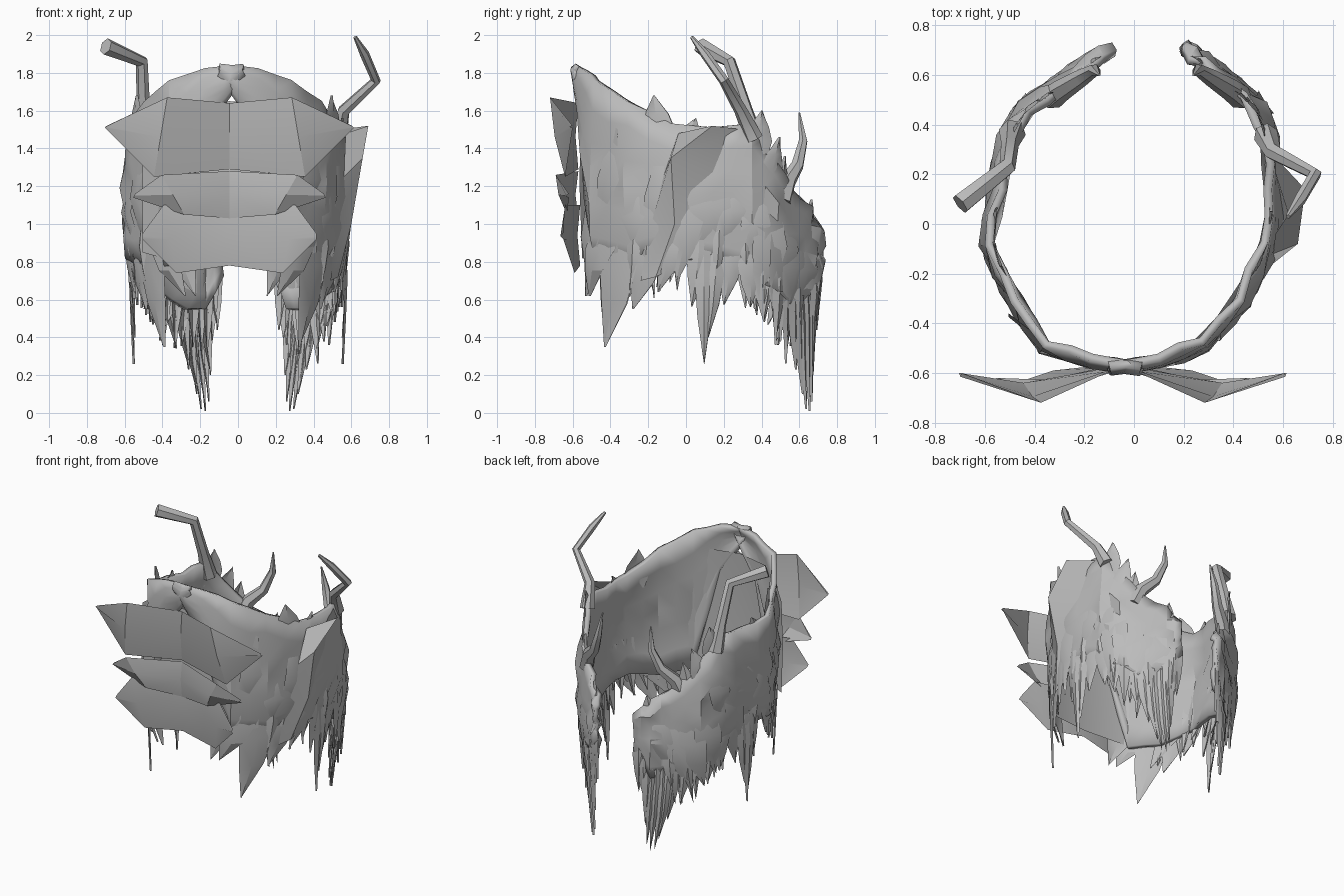
import bpy, bmesh, math, random
from mathutils import Vector

random.seed(4)
cube = bpy.data.objects.get("Cube")
if cube:
    bpy.data.objects.remove(cube, do_unlink=True)

grey = bpy.data.materials.new("plain_grey")
grey.use_nodes = True
COLOUR = (0.5, 0.5, 0.5, 1)
grey.diffuse_color = COLOUR
grey.node_tree.nodes["Principled BSDF"].inputs["Base Color"].default_value = COLOUR

# Plan of the collar from front to back: right x, left x, y, hem height, rim height
PLAN = [(-.1, .03, -.57, 1.79, 1.84), (.1, -.17, -.54, 1.5, 1.82),
        (.28, -.35, -.48, .78, 1.76), (.42, -.47, -.3, .76, 1.65),
        (.54, -.57, -.08, .82, 1.53), (.55, -.54, .14, .8, 1.51),
        (.53, -.5, .34, .72, 1.53), (.49, -.43, .46, .65, 1.36),
        (.38, -.28, .56, .55, 1.17), (.27, -.17, .65, .55, 1.09),
        (.19, -.08, .7, .72, .98)]
SIDES = (("left", 0), ("right", 1))


def along(u, side):
    """Plan position, hem and rim at a fractional index along one side."""
    u = max(0, min(u, len(PLAN) - 1.001))
    i = int(u)
    a, b = PLAN[i], PLAN[i + 1]
    row = [p + (q - p) * (u - i) for p, q in zip(a, b)]
    return Vector((row[side], row[2], 0)), row[3], row[4]


def outward(u, side):
    d = along(u + .4, side)[0] - along(u - .4, side)[0]
    n = Vector((d.y, -d.x, 0)).normalized()
    return n if side == 0 else -n


def finish(name, bm, thickness=0):
    bmesh.ops.recalc_face_normals(bm, faces=bm.faces)
    mesh = bpy.data.meshes.new(name)
    bm.to_mesh(mesh)
    bm.free()
    mesh.materials.append(grey)
    ob = bpy.data.objects.new(name, mesh)
    bpy.context.collection.objects.link(ob)
    if thickness:
        mod = ob.modifiers.new("thickness", 'SOLIDIFY')
        mod.thickness = thickness
        mod.offset = 0
    bpy.ops.object.select_all(action='DESELECT')
    ob.select_set(True)
    bpy.context.view_layer.objects.active = ob
    bpy.ops.object.shade_smooth_by_angle(angle=math.radians(24))


def grid_faces(bm, grid):
    for a, b in zip(grid, grid[1:]):
        for i in range(len(a) - 1):
            bm.faces.new((a[i], a[i + 1], b[i + 1], b[i]))


def wall(name, side):
    """Curved side panel with an uneven surface."""
    bm = bmesh.new()
    grid = []
    steps = 2 * (len(PLAN) - 1)
    for k in range(steps + 1):
        u = k / 2
        p, low, high = along(u, side)
        n = outward(u, side)
        rough = .02 if u > 1 else .003
        col = []
        for r in range(7):
            t = r / 6
            bulge = .025 * math.sin(math.pi * t) + random.uniform(-rough, rough)
            z = low + (high - low) * t
            if 0 < r < 6:
                z += random.uniform(-rough, rough)
            col.append(bm.verts.new(p + n * bulge + Vector((0, 0, z))))
        grid.append(col)
    grid_faces(bm, grid)
    finish(name, bm, .035)


def blade(bm, side, u, start, tip, width, lean=0., lift=.02):
    """Pointed, ridged tuft that follows the curve of the panel."""
    rows = []
    for t, w in ((0, .7), (.35, 1), (.65, .7), (1, .02)):
        c = u + lean * t * t
        p = along(c, side)[0]
        n = outward(c, side)
        tangent = Vector((-n.y, n.x, 0))
        z = Vector((0, 0, start + (tip - start) * t))
        row = []
        for s in (-1, 0, 1):
            off = lift * math.sin(math.pi * min(1, t + .15)) + (.012 if s == 0 else 0)
            row.append(bm.verts.new(p + n * off + tangent * s * w * width / 2 + z))
        rows.append(row)
    grid_faces(bm, rows)


# Main hem tufts: position, start, tip, width, lean
HEM = [(1.9, 1.1, .62, .2, -.6), (2.3, 1, .62, .22, -.7), (2.8, 1, .35, .24, -.5),
       (3.5, 1.1, .6, .22, -.8), (3.5, .95, .55, .2, -.4), (4.1, 1, .64, .15, -.4),
       (4.7, 1, .56, .13, -.2), (4.8, .95, .26, .1, 0), (5.1, .9, .4, .09, -.2),
       (5.5, .95, .57, .14, -.2), (6, .9, .56, .14, 0), (6.5, .9, .48, .13, .1),
       (7, .9, .46, .12, .2), (7.5, .8, .34, .11, .2), (7.9, .75, .23, .1, .3),
       (8.2, .7, .1, .09, .4), (8.4, .7, .02, .07, .4), (8.7, .75, .01, .07, .3),
       (8.9, .75, .06, .07, .3), (9.1, .7, .2, .08, .2), (9.4, .75, .4, .09, 0),
       (9.7, .85, .44, .08, 0)]
# Upright points on the rim: position, start, tip, width, lean
RIM = [(3.7, 1.4, 1.68, .2, -.1), (4.3, 1.35, 1.56, .18, .3), (6.3, 1.35, 1.6, .16, .2),
       (6.9, 1.2, 1.46, .14, .4), (7.4, 1.1, 1.36, .12, .2), (9, .95, 1.13, .1, .2)]

for name, side in SIDES:
    wall(name + "_panel", side)
    bm = bmesh.new()
    for b in HEM:
        blade(bm, side, *b)
    # Narrow strands between the main tufts
    for k in range(20):
        u = 3.2 + k * .33
        low = along(u, side)[1]
        drop = random.uniform(.06, .2) + (.12 if u > 7 else 0)
        blade(bm, side, u, low + .25, low - drop, random.uniform(.06, .1),
              random.uniform(-.3, .1), random.uniform(-.01, .035))
    finish(name + "_hem_tufts", bm)
    # Broad tufts swept forward over the outer face
    bm = bmesh.new()
    for k in range(11):
        u = 2.7 + k * .58
        low, high = along(u, side)[1:]
        z = low + (high - low) * random.uniform(.45, .7)
        blade(bm, side, u, z, z - random.uniform(.35, .5),
              random.uniform(.16, .22), random.uniform(-.7, -.2), .045)
    finish(name + "_outer_tufts", bm)
    bm = bmesh.new()
    for b in RIM:
        blade(bm, side, *b, lift=0)
    finish(name + "_rim_points", bm)

# Front leaves: upper edge and lower edge of one half, from centre to tip
LEAVES = {
    "upper": ([(0, -.57, 1.64), (.33, -.72, 1.67), (.65, -.6, 1.52)],
              [(0, -.57, 1.29), (.4, -.64, 1.25), (.66, -.6, 1.51)]),
    "backing": ([(0, -.55, 1.65), (.28, -.5, 1.64), (.46, -.36, 1.5)],
                [(0, -.55, .82), (.29, -.5, .8), (.46, -.36, .85)]),
    "middle": ([(0, -.57, 1.28), (.36, -.69, 1.26), (.5, -.62, 1.16)],
               [(0, -.57, 1.03), (.24, -.63, 1.05), (.51, -.62, 1.14)]),
    "lower": ([(0, -.56, 1.1), (.35, -.64, 1.1), (.46, -.65, .95)],
              [(0, -.56, .78), (.28, -.59, .74), (.46, -.65, .92)]),
}
for label, (top, bottom) in LEAVES.items():
    bm = bmesh.new()
    for s in (-1, 1):
        rows = []
        for a, b in zip(top, bottom):
            a, b = Vector(a), Vector(b)
            mid = (a + b) / 2 + Vector((0, -.015, 0))
            rows.append([bm.verts.new((s * p.x - .045, p.y, p.z)) for p in (a, mid, b)])
        grid_faces(bm, rows)
    bmesh.ops.remove_doubles(bm, verts=bm.verts, dist=.001)
    finish(label + "_front_leaves", bm)

# Broad leaf bulging off the left shoulder, sweeping forward and down
FLAP = [[(.54, .3, 1.5), (.69, .14, 1.52), (.57, -.04, 1.48)],
        [(.56, .22, 1.25), (.66, -.08, 1.35), (.56, -.12, 1.25)],
        [(.57, .1, 1), (.6, -.06, 1), (.51, -.2, .95)],
        [(.54, -.1, .75), (.53, -.16, .72), (.49, -.24, .7)]]
bm = bmesh.new()
grid_faces(bm, [[bm.verts.new(p) for p in row] for row in FLAP])
finish("shoulder_leaf", bm)


def horn(name, points, radii):
    """Tapered bent horn."""
    curve = bpy.data.curves.new(name, 'CURVE')
    curve.dimensions = '3D'
    curve.bevel_depth = 1
    curve.bevel_resolution = 1
    curve.use_fill_caps = True
    line = curve.splines.new('POLY')
    line.points.add(len(points) - 1)
    for pt, co, r in zip(line.points, points, radii):
        pt.co = (*co, 1)
        pt.radius = r
    curve.materials.append(grey)
    ob = bpy.data.objects.new(name, curve)
    bpy.context.collection.objects.link(ob)
    bpy.ops.object.select_all(action='DESELECT')
    ob.select_set(True)
    bpy.context.view_layer.objects.active = ob
    bpy.ops.object.convert(target='MESH')
    bpy.ops.object.shade_smooth_by_angle(angle=math.radians(40))


horn("left_tall_horn", [(.53, .36, 1.45), (.56, .29, 1.6), (.73, .2, 1.76), (.67, .1, 1.9),
                        (.62, .03, 1.99)], [.05, .035, .027, .025, .01])
horn("right_tall_horn", [(-.49, .37, 1.42), (-.5, .32, 1.6), (-.51, .23, 1.86),
                         (-.7, .08, 1.94)], [.055, .036, .035, .045])
for name, x, s in (("left", .43, -1), ("right", -.33, 1)):
    horn(name + "_small_horn", [(x, .51, 1.12), (x + s * .04, .54, 1.23),
                                (x + s * .12, .59, 1.31), (x + s * .17, .62, 1.44),
                                (x + s * .19, .6, 1.59)], [.05, .045, .035, .025, .005])
